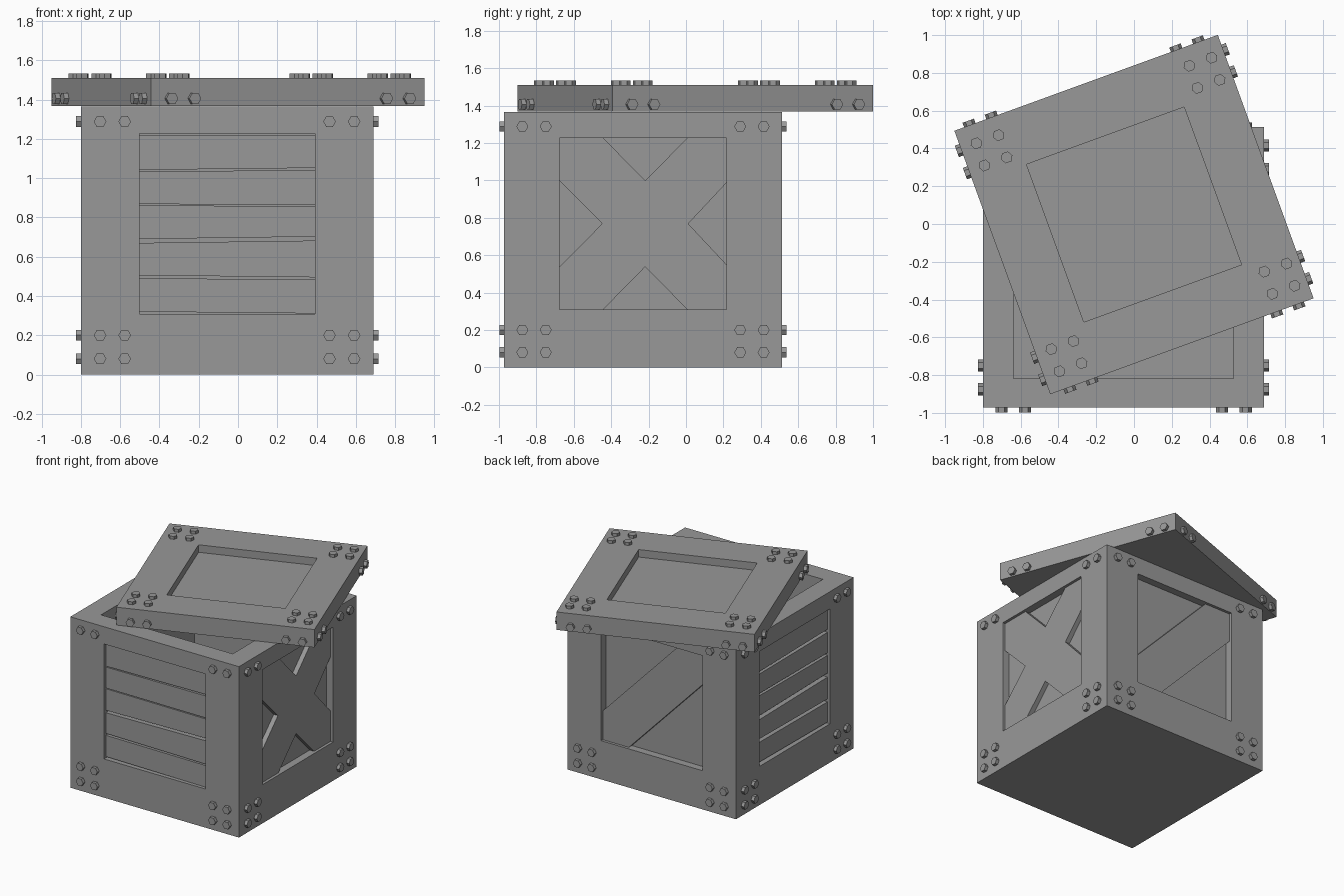
import bpy, bmesh
from math import radians, pi
from mathutils import Matrix, Vector

if "Cube" in bpy.data.objects:
    bpy.data.objects.remove(bpy.data.objects["Cube"])

HALF, TOP = 0.7425, 1.365          # crate half width and height
OPEN_W, OPEN_H, OPEN_Z = 0.446, 0.459, 0.768   # side opening half sizes and centre
DEEP, SHALLOW = 0.06, 0.022        # recess depth of panel / of boards
CRATE = Matrix.Translation((-0.0555, -0.23, 0)) @ Matrix.Diagonal((1.003, 1, 1, 1))
LID = Matrix.Translation((0, 0.05, 0)) @ Matrix.Rotation(radians(20), 4, 'Z')
LID_HALF, LID_Z0, LID_Z1 = 0.742, 1.367, 1.51

# dark grey for every part
GREY = bpy.data.materials.new("dark_grey")
GREY.diffuse_color = (0.315, 0.315, 0.315, 1)
GREY.use_nodes = True
GREY.node_tree.nodes["Principled BSDF"].inputs["Base Color"].default_value = GREY.diffuse_color


def finish(bm, name, matrix):
    bmesh.ops.recalc_face_normals(bm, faces=bm.faces[:])
    mesh = bpy.data.meshes.new(name)
    bm.to_mesh(mesh)
    bm.free()
    mesh.materials.append(GREY)
    obj = bpy.data.objects.new(name, mesh)
    obj.matrix_world = matrix
    bpy.context.collection.objects.link(obj)
    return obj


def box(half, z0, z1):
    bm = bmesh.new()
    bmesh.ops.create_cube(bm, size=1, matrix=Matrix.Translation((0, 0, (z0 + z1) / 2))
                          @ Matrix.Diagonal((2 * half, 2 * half, z1 - z0, 1)))
    return bm


def recess(bm, normal, centre, half, depth):
    """Inset the face pointing along normal to a centred rectangle and push it in."""
    n = Vector(normal)
    bm.normal_update()
    face = max(bm.faces, key=lambda f: f.normal.dot(n) * 10 + f.calc_center_median().dot(n))
    bmesh.ops.inset_individual(bm, faces=[face], thickness=0.05)
    mid = face.calc_center_median()
    for v in face.verts:
        for i in range(3):
            if abs(n[i]) < 0.5:
                v.co[i] = centre[i] + (half[i] if v.co[i] > mid[i] else -half[i])
    inner = bmesh.ops.extrude_discrete_faces(bm, faces=[face])['faces'][0]
    bmesh.ops.translate(bm, verts=inner.verts[:], vec=-n * depth)


def side(k):
    """Local frame of side k: 0 front, 1 right, 2 back, 3 left."""
    return Matrix.Rotation(k * pi / 2, 4, 'Z')


def board(name, outline, k):
    """Flat outline in (across, up), standing in the recess of side k."""
    bm = bmesh.new()
    face = bm.faces.new([bm.verts.new((x, -HALF + SHALLOW, z)) for x, z in outline])
    ext = bmesh.ops.extrude_face_region(bm, geom=[face])['geom']
    bmesh.ops.translate(bm, vec=(0, DEEP - SHALLOW + 0.005, 0),
                        verts=[g for g in ext if isinstance(g, bmesh.types.BMVert)])
    finish(bm, name, CRATE @ side(k))


def add_bolt(bm, matrix):
    bmesh.ops.create_cone(bm, cap_ends=True, segments=6, radius1=0.032, radius2=0.032,
                          depth=0.04, matrix=matrix @ Matrix.Rotation(pi / 2, 4, 'Z'))


def side_bolts(bm, half, columns, rows):
    for k in range(4):
        for x in columns:
            for z in rows:
                add_bolt(bm, side(k) @ Matrix.Translation((x, -half - 0.005, z))
                         @ Matrix.Rotation(pi / 2, 4, 'X'))


# crate body: framed sides and open top
bm = box(HALF, 0, TOP)
for n in ((1, 0, 0), (-1, 0, 0), (0, 1, 0), (0, -1, 0)):
    recess(bm, n, (0, 0, OPEN_Z), (OPEN_W, OPEN_W, OPEN_H), DEEP)
recess(bm, (0, 0, 1), (0, 0, 0), (0.58, 0.588, 0), TOP - 0.15)
finish(bm, "crate_body", CRATE)

# uneven horizontal slats: left low, left high, right low, right high
slats = [(0.32, 0.49, 0.311, 0.484), (0.505, 0.67, 0.495, 0.682), (0.69, 0.862, 0.702, 0.856),
         (0.868, 1.035, 0.864, 1.04), (1.042, 1.22, 1.052, 1.22)]
for k, label, gap in ((0, "front", 0), (3, "left", 0.006)):
    for i, (a, b, c, d) in enumerate(slats):
        board(f"{label}_slat_{i + 1}", [(-OPEN_W, a + gap), (OPEN_W, c + gap),
                                        (OPEN_W, d - gap), (-OPEN_W, b - gap)], k)

# crossed brace on the right side (a little off centre), single diagonal brace on the back
w, h, arm, z, off = OPEN_W, OPEN_H, 0.23, OPEN_Z, 0.012
cross = []
for sx, sz in ((1, 1), (-1, 1), (-1, -1), (1, -1)):
    reach = arm - off if sx > 0 else arm
    corner = [(sx * w, z + sz * reach), (sx * w, z + sz * h), (off + sx * (w - arm + 0.009), z + sz * h)]
    cross += corner if sx == sz else corner[::-1]
    cross.append((off, z + sz * arm) if sx == sz else (off + sx * arm, z))
board("right_cross_brace", cross, 1)
board("back_diagonal_brace", [(-w, z - h), (-w + arm, z - h), (w, z + h - arm),
                              (w, z + h), (w - arm, z + h), (-w, z - h + arm)], 2)

# crate bolts
bm = bmesh.new()
side_bolts(bm, HALF, (-0.645, -0.52, 0.52, 0.645), (0.08, 0.20, 1.288))
finish(bm, "crate_bolts", CRATE)

# lid, twisted and resting on the crate
bm = box(LID_HALF, LID_Z0, LID_Z1)
recess(bm, (0, 0, 1), (0, 0, 0), (0.444, 0.444, 0), 0.06)
finish(bm, "lid", LID)

# lid bolts
bm = bmesh.new()
side_bolts(bm, LID_HALF, (-0.635, -0.51, 0.53, 0.655), (1.406,))
for x in (-0.655, -0.53, 0.545, 0.67):
    for y in (-0.645, -0.52, 0.515, 0.64):
        add_bolt(bm, Matrix.Translation((x, y, LID_Z1 + 0.003)))
finish(bm, "lid_bolts", LID)
